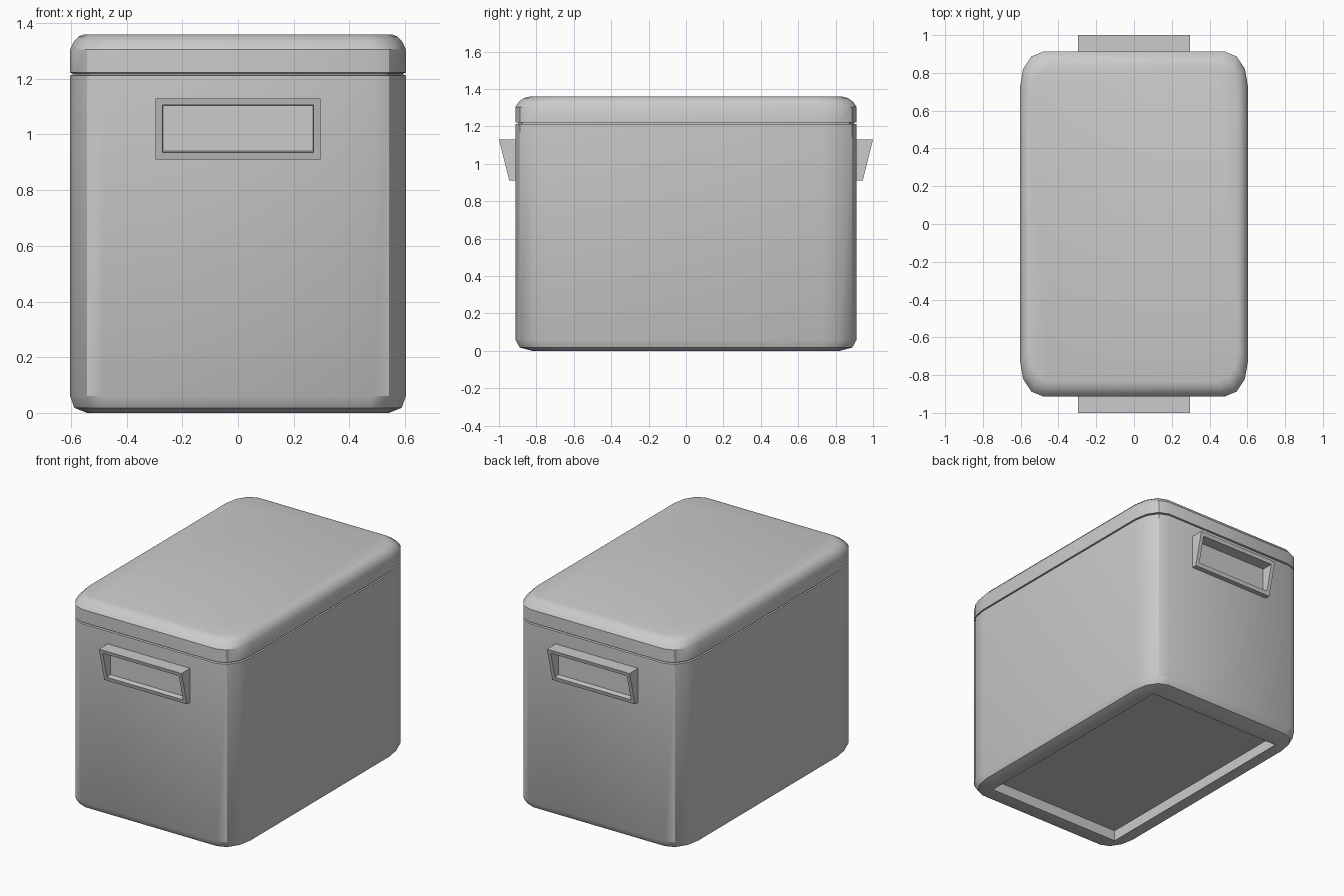
import bpy, bmesh
from math import sin, cos, pi, radians

if "Cube" in bpy.data.objects:
    bpy.data.objects.remove(bpy.data.objects["Cube"])

HX, HY, RX, RY = 0.603, 0.912, 0.12, 0.182


def ring(z, f=1.0, hx=HX, hy=HY, rx=RX, ry=RY):
    """Rounded rectangle outline, three facets per corner."""
    pts = []
    for q, (sx, sy) in enumerate([(1, 1), (-1, 1), (-1, -1), (1, -1)]):
        for k in range(4):
            a = q * pi / 2 + k * pi / 6
            pts.append((f * (sx * (hx - rx) + rx * cos(a)),
                        f * (sy * (hy - ry) + ry * sin(a)), z))
    return pts


def loft(name, rings):
    """Skin a stack of equal-length rings and cap both ends."""
    bm = bmesh.new()
    loops = [[bm.verts.new(p) for p in r] for r in rings]
    n = len(loops[0])
    for a, b in zip(loops, loops[1:]):
        for i in range(n):
            j = (i + 1) % n
            bm.faces.new((a[i], a[j], b[j], b[i]))
    bm.faces.new(loops[0][::-1])
    bm.faces.new(loops[-1])
    bmesh.ops.remove_doubles(bm, verts=bm.verts, dist=1e-5)
    bmesh.ops.recalc_face_normals(bm, faces=bm.faces)
    me = bpy.data.meshes.new(name)
    bm.to_mesh(me)
    bm.free()
    ob = bpy.data.objects.new(name, me)
    bpy.context.collection.objects.link(ob)
    bpy.ops.object.select_all(action='DESELECT')
    ob.select_set(True)
    bpy.context.view_layer.objects.active = ob
    bpy.ops.object.shade_smooth_by_angle(angle=radians(30))
    return ob


# Box body: recessed rectangular base, softened bottom edge, stepped neck under the lid
base = dict(hx=0.49, hy=0.77, rx=0, ry=0)
loft("box_body", [ring(0.07, **base), ring(0, **base),
                  ring(0, 0.90), ring(0.018, 0.975), ring(0.06),
                  ring(1.212), ring(1.214, 0.985), ring(1.23, 0.985)])

# Lid with rounded top edge
loft("lid", [ring(1.22, 0.985), ring(1.222), ring(1.305), ring(1.332, 0.98),
             ring(1.352, 0.95), ring(1.36, 0.915)])


# Handles: slanted frames with an open pocket, one at each end
def frame(x, z0, z1, s, y=None):
    def depth(z):
        return y if y else 0.945 + 0.25 * (z - 0.91)
    return [(px, s * depth(pz), pz)
            for px, pz in [(-x, z0), (x, z0), (x, z1), (-x, z1)]]


for name, s in (("front_handle", -1), ("back_handle", 1)):
    loft(name, [frame(0.296, 0.91, 1.13, s, 0.9), frame(0.296, 0.91, 1.13, s),
                frame(0.272, 0.935, 1.106, s),
                frame(0.27, 0.94, 1.105, s, 0.917)])
